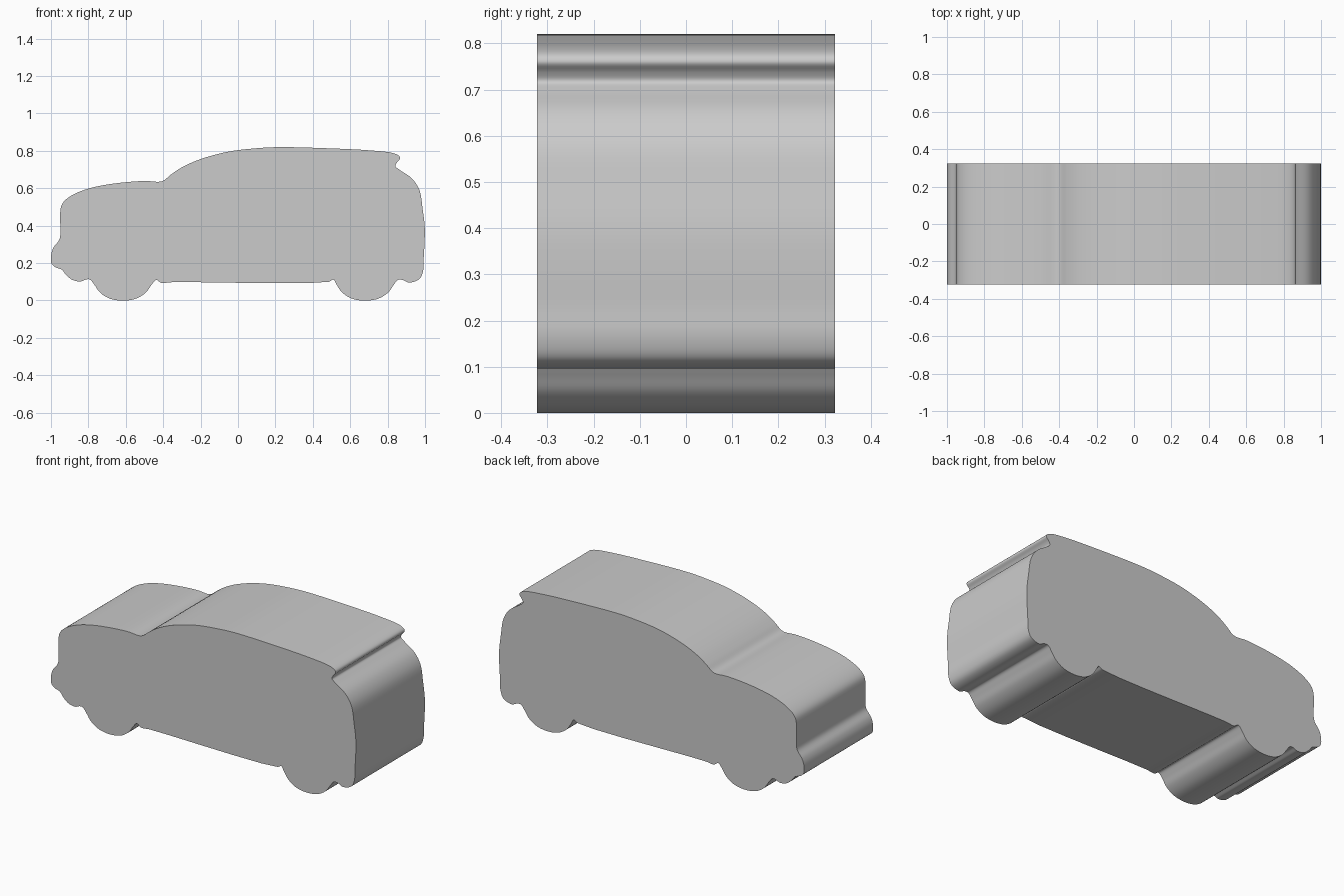
import bpy, bmesh
from mathutils import Vector

if "Cube" in bpy.data.objects:
    bpy.data.objects.remove(bpy.data.objects["Cube"])

HALF_WIDTH = 0.323
STEPS = 5


def wheel(cx):
    # lower wheel outline, running from rear (+x) to front (-x)
    half = [(0.152, 0.083), (0.125, 0.045), (0.08, 0.014), (0.03, 0.001)]
    return [(cx + x, z) for x, z in half] + [(cx - x, z) for x, z in reversed(half)]


def smooth_loop(pts):
    # closed centripetal Catmull-Rom curve through the points
    pts = [Vector(p) for p in pts]
    n, out = len(pts), []
    for i in range(n):
        p0, p1, p2, p3 = (pts[(i + k) % n] for k in (-1, 0, 1, 2))
        d0, d1, d2 = ((b - a).length ** 0.5 for a, b in ((p0, p1), (p1, p2), (p2, p3)))
        m1 = (p2 - p1) + d1 * ((p1 - p0) / d0 - (p2 - p0) / (d0 + d1))
        m2 = (p2 - p1) + d1 * ((p3 - p2) / d2 - (p3 - p1) / (d1 + d2))
        for s in range(STEPS):
            t = s / STEPS
            out.append(p1 * (2*t**3 - 3*t**2 + 1) + m1 * (t**3 - 2*t**2 + t)
                       + p2 * (3*t**2 - 2*t**3) + m2 * (t**3 - t**2))
    return out


# side profile: nose and bonnet
profile = [(-0.998, 0.2), (-0.998, 0.25), (-0.985, 0.285), (-0.957, 0.322),
           (-0.95, 0.35), (-0.95, 0.48), (-0.938, 0.52), (-0.9, 0.555),
           (-0.82, 0.592), (-0.7, 0.62), (-0.5, 0.639), (-0.42, 0.635)]
# windscreen and roof
profile += [(-0.395, 0.643), (-0.36, 0.672), (-0.3, 0.712), (-0.2, 0.756),
            (-0.05, 0.796), (0.1, 0.814), (0.22, 0.82), (0.5, 0.813),
            (0.7, 0.803), (0.83, 0.788), (0.862, 0.772)]
# spoiler notch and tail
profile += [(0.866, 0.758), (0.85, 0.738), (0.842, 0.718), (0.862, 0.7),
            (0.93, 0.652), (0.97, 0.59), (0.987, 0.49), (0.998, 0.4),
            (0.998, 0.32), (0.993, 0.23), (0.99, 0.16), (0.97, 0.115), (0.915, 0.096)]
# underside with both wheels
profile += [(0.88, 0.11), (0.855, 0.11)] + wheel(0.68)
profile += [(0.51, 0.112), (0.485, 0.1), (-0.35, 0.098), (-0.41, 0.094), (-0.437, 0.11)]
profile += wheel(-0.615)
profile += [(-0.792, 0.112), (-0.81, 0.113), (-0.84, 0.102), (-0.885, 0.11),
            (-0.92, 0.138), (-0.942, 0.165), (-0.975, 0.177)]

# extrude the profile across the car's width
bm = bmesh.new()
face = bm.faces.new([bm.verts.new((x, -HALF_WIDTH, z)) for x, z in smooth_loop(profile)])
ext = bmesh.ops.extrude_face_region(bm, geom=[face], use_keep_orig=True)
moved = [v for v in ext["geom"] if isinstance(v, bmesh.types.BMVert)]
bmesh.ops.translate(bm, verts=moved, vec=(0, 2 * HALF_WIDTH, 0))
bmesh.ops.recalc_face_normals(bm, faces=bm.faces)
mesh = bpy.data.meshes.new("car_body")
bm.to_mesh(mesh)
bm.free()
car = bpy.data.objects.new("car_body", mesh)
bpy.context.collection.objects.link(car)
bpy.context.view_layer.objects.active = car
car.select_set(True)
bpy.ops.object.shade_smooth_by_angle(angle=0.6)
